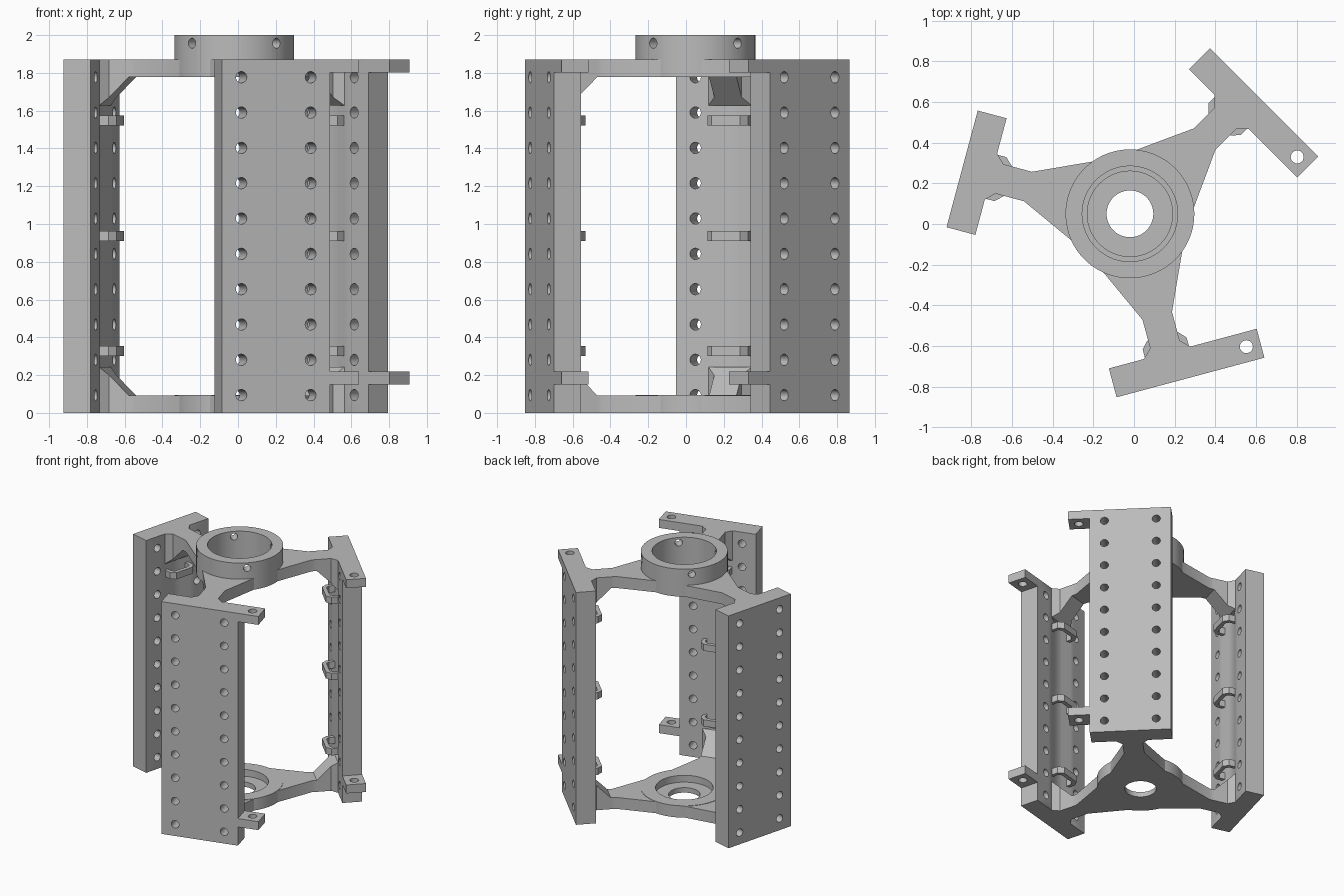
import bpy, bmesh, math
from mathutils import Matrix, Vector

cube = bpy.data.objects.get("Cube")
if cube:
    bpy.data.objects.remove(cube, do_unlink=True)

HEIGHT = 1.87
HUB = Matrix.Translation((-0.02, 0.05, 0))
INNER, OUTER, HALF = 0.708, 0.855, 0.297

grey = bpy.data.materials.new("plain grey")
grey.use_nodes = True
grey.diffuse_color = (0.5, 0.5, 0.5, 1)
grey.node_tree.nodes["Principled BSDF"].inputs["Base Color"].default_value = (0.5, 0.5, 0.5, 1)


def finish(name, bm, matrix):
    bmesh.ops.recalc_face_normals(bm, faces=bm.faces[:])
    mesh = bpy.data.meshes.new(name)
    bm.to_mesh(mesh)
    bm.free()
    mesh.materials.append(grey)
    obj = bpy.data.objects.new(name, mesh)
    obj.matrix_world = matrix
    bpy.context.collection.objects.link(obj)
    return obj


def prism(name, outline, low, high, matrix):
    bm = bmesh.new()
    face = bm.faces.new([bm.verts.new((x, y, low)) for x, y in outline])
    top = bmesh.ops.extrude_face_region(bm, geom=[face])["geom"]
    verts = [v for v in top if isinstance(v, bmesh.types.BMVert)]
    bmesh.ops.translate(bm, verts=verts, vec=(0, 0, high - low))
    return finish(name, bm, matrix)


def lathe(name, profile, matrix):
    bm = bmesh.new()
    verts = [bm.verts.new((r, 0, z)) for r, z in profile]
    edges = [bm.edges.new((verts[i - 1], verts[i])) for i in range(len(verts))]
    bmesh.ops.spin(bm, geom=verts + edges, axis=(0, 0, 1), cent=(0, 0, 0),
                   angle=math.tau, steps=72, use_merge=True)
    bmesh.ops.remove_doubles(bm, verts=bm.verts[:], dist=0.0001)
    return finish(name, bm, matrix)


def drill(obj, holes, radius, depth):
    """Cut round holes given as (centre, axis) pairs in local space."""
    bm = bmesh.new()
    for centre, axis in holes:
        turn = Vector(axis).to_track_quat('Z', 'Y').to_matrix().to_4x4()
        bmesh.ops.create_cone(bm, cap_ends=True, segments=24, radius1=radius,
                              radius2=radius, depth=depth,
                              matrix=Matrix.Translation(centre) @ turn)
    cutter = finish("hole_cutter", bm, obj.matrix_world.copy())
    cutter.hide_render = True
    mod = obj.modifiers.new("holes", 'BOOLEAN')
    mod.operation, mod.solver, mod.object = 'DIFFERENCE', 'EXACT', cutter
    bpy.context.view_layer.update()
    graph = bpy.context.evaluated_depsgraph_get()
    cut = bpy.data.meshes.new_from_object(obj.evaluated_get(graph))
    obj.modifiers.clear()
    obj.data = cut
    bpy.data.objects.remove(cutter, do_unlink=True)


def arm(name, upper, matrix):
    """Tapered spoke whose gusset flares down (or up) the plate."""
    bm = bmesh.new()
    sections = [(0.246, 0.2), (0.52, 0.075), (0.558, 0.075),
                (0.665, 0.075), (INNER, 0.118), (0.76, 0.118)]
    rings = []
    for n, w in sections:
        edge = 0.092 + min(max(n - 0.558, 0), 0.15)
        low, high = (HEIGHT - edge, HEIGHT) if upper else (0, edge)
        rings.append([bm.verts.new(p) for p in
                      ((n, -w, low), (n, w, low), (n, w, high), (n, -w, high))])
    for a, b in zip(rings, rings[1:]):
        for i in range(4):
            bm.faces.new((a[i - 1], a[i], b[i], b[i - 1]))
    bm.faces.new(rings[0])
    bm.faces.new(rings[-1])
    return finish(name, bm, matrix)


# Upper collar with four radial screw holes
collar = lathe("upper_collar", [(0.235, 1.778), (0.317, 1.778), (0.317, 2), (0.235, 2)], HUB)
spots = [Vector((math.cos(a), math.sin(a), 0))
         for a in (math.radians(45 + 90 * k) for k in range(4))]
drill(collar, [(d * 0.276 + Vector((0, 0, 1.957)), d) for d in spots], 0.027, 0.16)

# Lower ring with a stepped bore
lathe("lower_ring", [(0.115, 0), (0.317, 0), (0.317, 0.095), (0.21, 0.095),
                     (0.21, 0.04), (0.115, 0.04)], HUB)

# Three wings: plate, arms, cable clips and tabs (tab side 0 means none)
for wing, angle, tab_side in (("front", -75, 1), ("back", 45, -1), ("side", 165, 0)):
    place = HUB @ Matrix.Rotation(math.radians(angle), 4, 'Z')

    # Plate with a shallow cable groove down its inner face
    plate = prism(wing + "_plate",
                  [(OUTER, -HALF), (OUTER, HALF), (INNER, HALF), (INNER, 0.118),
                   (0.735, 0.05), (0.735, -0.05), (INNER, -0.118), (INNER, -HALF)],
                  0, HEIGHT, place)
    drill(plate, [((0.78, u, 0.094 + 0.187 * k), (1, 0, 0))
                  for u in (-0.19, 0.19) for k in range(10)], 0.03, 0.4)

    arm(wing + "_upper_arm", True, place)
    arm(wing + "_lower_arm", False, place)

    # Clips bridging the groove
    half_outer = [(0.72, 0.112), (0.66, 0.112), (0.624, 0.078)]
    half_inner = [(0.655, 0.064), (0.676, 0.084), (0.72, 0.084)]
    outer = half_outer + [(n, -u) for n, u in reversed(half_outer)]
    inner = [(n, -u) for n, u in reversed(half_inner)] + half_inner
    for k, z in enumerate((0.302, 0.91, 1.522)):
        prism(f"{wing}_clip_{k + 1}", outer + inner, z, z + 0.053, place)

    # Drilled mounting tabs
    if tab_side:
        for label, z in (("lower", 0.15), ("upper", 1.802)):
            a, b = tab_side * (HALF - 0.01), tab_side * 0.456
            tab = prism(f"{wing}_{label}_tab",
                        [(INNER, a), (OUTER, a), (OUTER, b), (INNER, b)],
                        z, z + 0.068, place)
            drill(tab, [((0.78, tab_side * 0.384, z + 0.034), (0, 0, 1))], 0.032, 0.2)

# Smooth the round surfaces, keep edges sharp
bpy.ops.object.select_all(action='DESELECT')
for obj in bpy.context.collection.objects:
    if obj.type == 'MESH' and grey.name in obj.data.materials:
        obj.select_set(True)
        bpy.context.view_layer.objects.active = obj
bpy.ops.object.shade_smooth_by_angle(angle=math.radians(30))
